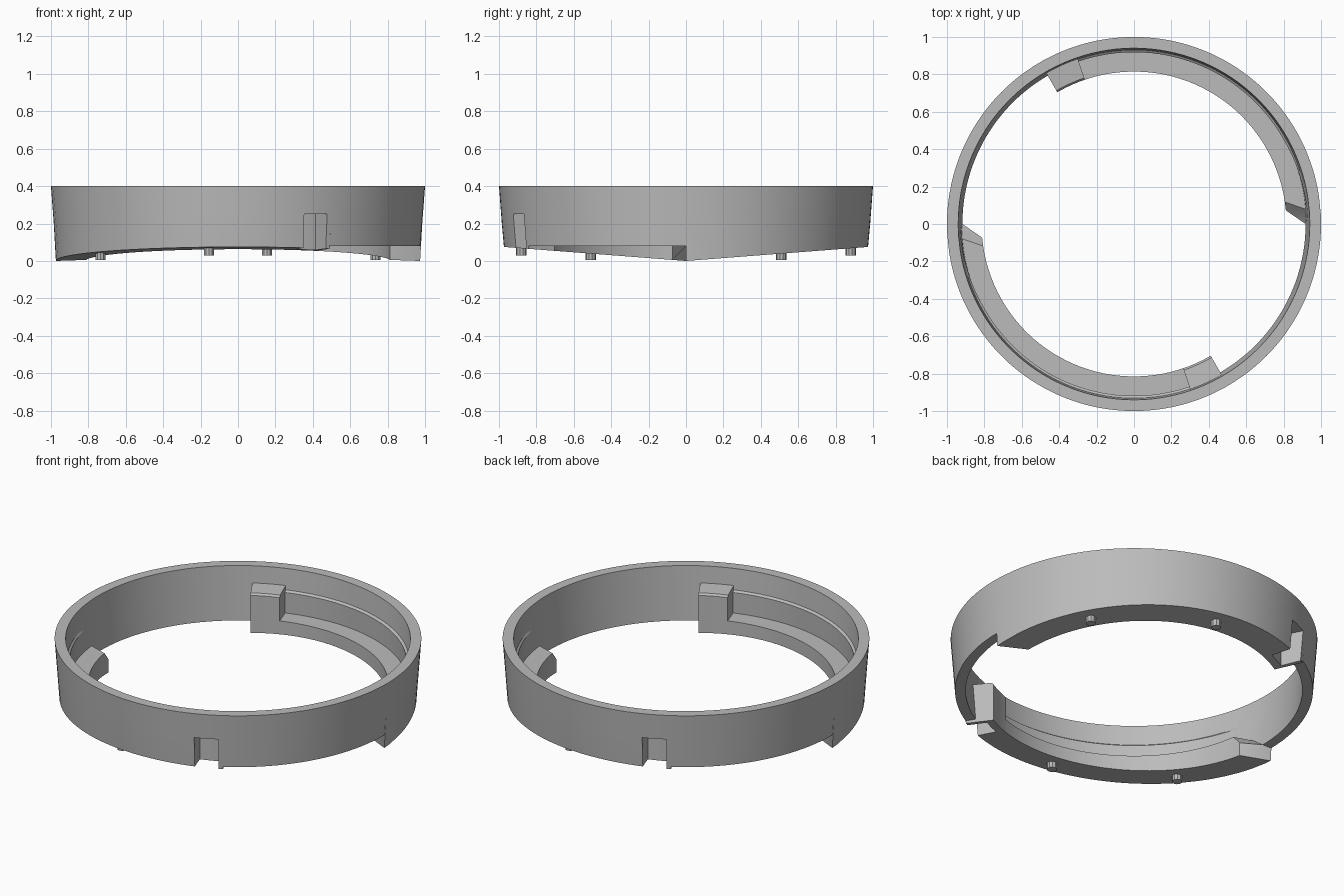
import bpy, bmesh, math

if "Cube" in bpy.data.objects:
    bpy.data.objects.remove(bpy.data.objects["Cube"])

grey = bpy.data.materials.new("mid grey")
grey.diffuse_color = (0.5, 0.5, 0.5, 1)
grey.use_nodes = True
grey.node_tree.nodes["Principled BSDF"].inputs["Base Color"].default_value = grey.diffuse_color

STOP0, SLOT0, SLOT1, STOP1 = 108.8, 111, 118.8, 120.2   # degrees


def outer(z):
    """Radius of the drafted outer wall."""
    return 0.97 + 0.075 * z


def inner(z):
    """Radius of the drafted inner wall."""
    return 0.912 + 0.07 * z


def skew(r):
    """The leading end of each flange is cut at a slant."""
    return max(0, (0.975 - r) * 32)


def place(a, points, skewed=False, tilted=()):
    """Turn (r, z) points into 3D; tilted points lie on the sloped underside."""
    out = []
    for i, (r, z) in enumerate(points):
        t = math.radians(a + (skew(r) if skewed else 0))
        if i in tilted:
            z = 0.077 * r * abs(math.sin(t))
        out.append((r * math.cos(t), r * math.sin(t), z))
    return out


def thin(a):
    """Bare wall between the flanges."""
    e = (inner(0.08), 0.08)
    return place(a, [(outer(0.4), 0.4), (outer(0.25), 0.25), (outer(0.2), 0.2),
                     (outer(0.08), 0.08), e, e, e,
                     (inner(0.26), 0.26), (inner(0.275), 0.275), (inner(0.4), 0.4)])


def flange(a, top=0.14, skewed=False):
    """Wall with the inward flange and a fine ledge above it."""
    w = 0.012 * min(1, a / 30)
    return place(a, [(outer(0.4), 0.4), (outer(0.25), 0.25), (outer(0.2), 0.2),
                     (outer(0.05), 0), (0.815, 0), (0.815, top), (inner(0.14), max(top, 0.1)),
                     (inner(0.26) - w, 0.265), (inner(0.275), 0.275), (inner(0.4), 0.4)],
                 skewed, (3, 4))


def stop(a, slot=False):
    """Tall stop block, optionally hollowed by the outside slot."""
    mid = [(0.86, 0.25), (0.86, 0)] if slot else [(outer(0.2), 0.2), (outer(0.05), 0)]
    return place(a, [(outer(0.4), 0.4), (outer(0.25), 0.25)] + mid +
                 [(0.815, 0), (0.815, 0.28), (0.825, 0.291), (0.85, 0.293),
                  (inner(0.3), 0.3), (inner(0.4), 0.4)], False, (3, 4))


def steps(a, b, size=2.5):
    n = max(1, round((b - a) / size))
    return [a + (b - a) * i / n for i in range(n + 1)]


# Half of the ring as a run of cross-sections
half = [thin(0), flange(0, 0.085, True), flange(3.2, 0.14, True)]
half += [flange(a) for a in steps(9, STOP0)]
half += [stop(a) for a in steps(STOP0, SLOT0)]
half += [stop(a, True) for a in steps(SLOT0, SLOT1)]
half += [stop(a) for a in steps(SLOT1, STOP1)]
half += [thin(a) for a in steps(STOP1, 180)]
sections = half + [[(-x, -y, z) for x, y, z in s] for s in half]

# Ring with flanges, stops and slots
bm = bmesh.new()
rows = [[bm.verts.new(p) for p in s] for s in sections]
for k, row in enumerate(rows):
    nxt = rows[(k + 1) % len(rows)]
    for i in range(len(row)):
        j = (i + 1) % len(row)
        bm.faces.new((row[i], row[j], nxt[j], nxt[i]))
bmesh.ops.remove_doubles(bm, verts=bm.verts, dist=1e-4)
flat = [f for f in bm.faces if f.calc_area() < 1e-7]
bmesh.ops.delete(bm, geom=flat, context='FACES_ONLY')
mesh = bpy.data.meshes.new("ring")
bm.to_mesh(mesh)
bm.free()
ring = bpy.data.objects.new("ring", mesh)
bpy.context.collection.objects.link(ring)
parts = [ring]

# Small pegs under the flanges
for s in (1, -1):
    for x, y, z in ((0.735, 0.51, 0.005), (0.155, 0.88, 0.03)):
        bpy.ops.mesh.primitive_cylinder_add(vertices=10, radius=0.028, depth=0.06,
                                            location=(s * x, s * y, z + 0.03))
        bpy.context.object.name = "locating_peg"
        parts.append(bpy.context.object)

for ob in parts:
    ob.data.materials.append(grey)
    bpy.ops.object.select_all(action='DESELECT')
    ob.select_set(True)
    bpy.context.view_layer.objects.active = ob
    bpy.ops.object.shade_smooth_by_angle(angle=math.radians(25))
